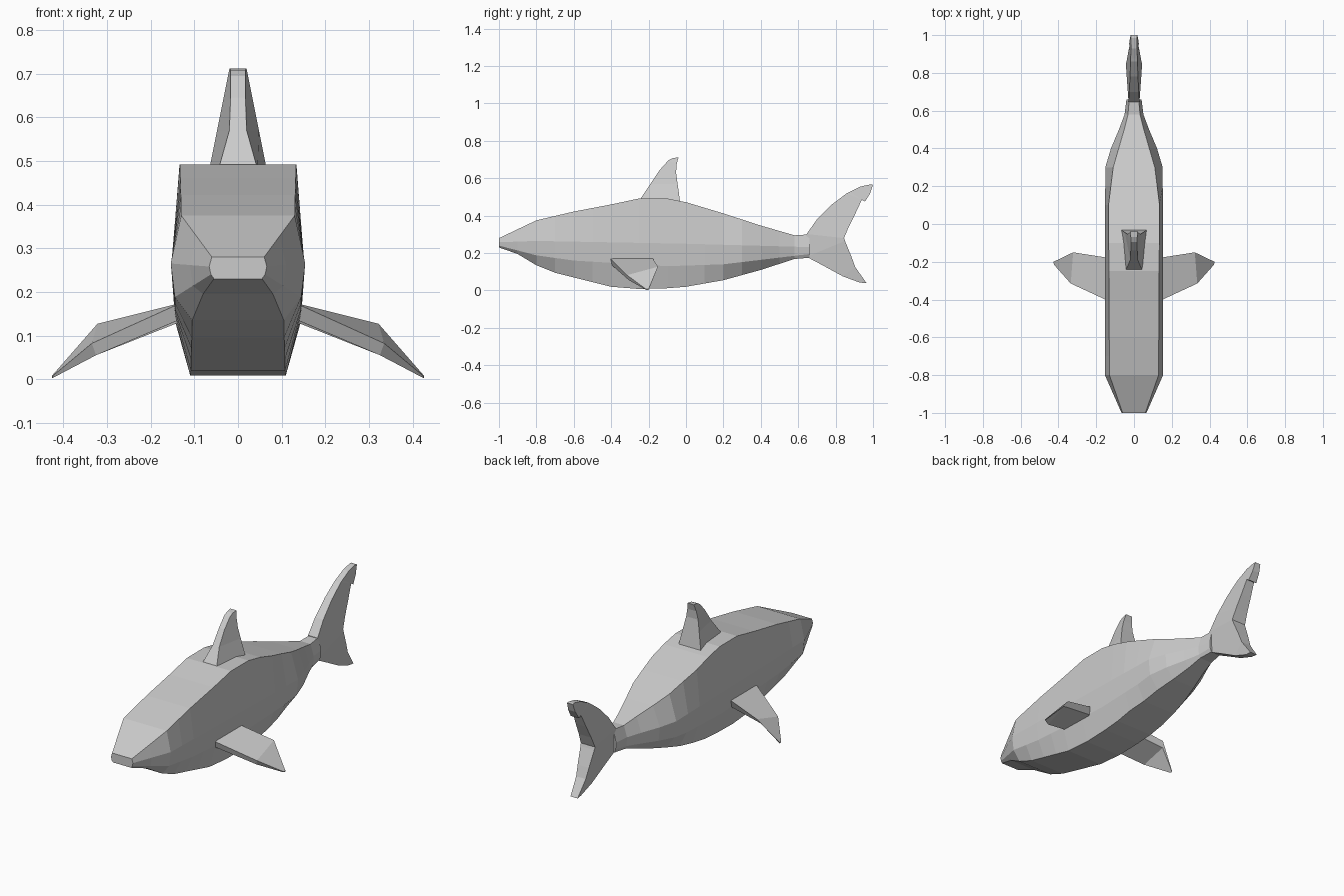
import bpy, bmesh

if "Cube" in bpy.data.objects:
    bpy.data.objects.remove(bpy.data.objects["Cube"])

grey = bpy.data.materials.new("shark_grey")
grey.diffuse_color = (0.6, 0.6, 0.6, 1)
grey.use_nodes = True
grey.node_tree.nodes["Principled BSDF"].inputs["Base Color"].default_value = grey.diffuse_color


def loft(name, rings):
    """Skin a list of equal-length closed rings and cap both ends."""
    bm = bmesh.new()
    loops = [[bm.verts.new(p) for p in ring] for ring in rings]
    n = len(loops[0])
    for a, b in zip(loops, loops[1:]):
        for i in range(n):
            j = (i + 1) % n
            bm.faces.new((a[i], a[j], b[j], b[i]))
    bm.faces.new(loops[0])
    bm.faces.new(loops[-1])
    bmesh.ops.recalc_face_normals(bm, faces=bm.faces)
    me = bpy.data.meshes.new(name)
    bm.to_mesh(me)
    bm.free()
    me.materials.append(grey)
    ob = bpy.data.objects.new(name, me)
    bpy.context.collection.objects.link(ob)


def along(curve, y):
    """Value of a broken line of (y, value) points."""
    for (y0, v0), (y1, v1) in zip(curve, curve[1:]):
        if y <= y1:
            return v0 + (v1 - v0) * (y - y0) / (y1 - y0)
    return curve[-1][1]


def blade(name, rows, width):
    """Upright fin from front and back edge points; width(z) gives both half widths."""
    rings = []
    for fy, fz, by, bz in rows:
        fw, bw = width(fz)[0], width(bz)[1]
        rings.append([(-fw, fy, fz), (fw, fy, fz), (bw, by, bz), (-bw, by, bz)])
    loft(name, rings)


# Body: outlines of the back, flank, lower flank and belly along the length
back_z = [(-1, .28), (-.8, .375), (-.6, .422), (-.4, .46), (-.25, .492), (-.1, .492),
          (0, .472), (.2, .412), (.4, .347), (.58, .295), (.66, .30)]
back_w = [(-1, .06), (-.8, .13), (.1, .135), (.3, .11), (.5, .052), (.58, .032), (.66, .025)]
flank_z = [(-1, .258), (-.8, .265), (0, .25), (.66, .232)]
flank_w = [(-1, .066), (-.8, .154), (.3, .152), (.4, .122), (.5, .08), (.58, .05), (.66, .04)]
low_z = [(-1, .24), (-.8, .188), (-.6, .16), (-.1, .13), (.2, .14), (.66, .195)]
belly_z = [(-1, .23), (-.9, .195), (-.8, .135), (-.7, .095), (-.4, .02), (-.2, .004),
           (0, .02), (.2, .055), (.4, .11), (.6, .175)]
belly_w = [(-1, .055), (-.8, .105), (.1, .112), (.3, .09), (.5, .048), (.66, .028)]

rings = []
for y in (-1, -.9, -.8, -.7, -.6, -.5, -.4, -.25, -.1, 0, .1, .2, .3, .4, .5, .58, .66):
    fw = along(flank_w, y)
    half = [(along(back_w, y), along(back_z, y)), (fw, along(flank_z, y)),
            (fw * .94, along(low_z, y)), (along(belly_w, y), along(belly_z, y))]
    rings.append([(w, y, z) for w, z in half] + [(-w, y, z) for w, z in reversed(half)])
loft("body", rings)

# Dorsal fin, wider along its rear edge
blade("dorsal_fin", [
    (-.25, .48, -.031, .47),
    (-.19, .57, -.045, .57),
    (-.14, .645, -.053, .63),
    (-.095, .695, -.05, .675),
    (-.07, .708, -.04, .712),
], lambda z: (max(.017, .045 - .28 * (z - .48)), .066 - .2 * (z - .48)))

# Crescent tail, from the upper tip to the lower tip, thickest at its middle
blade("tail_fin", [
    (.985, .567, 1.0, .565),
    (.93, .555, .985, .52),
    (.875, .527, .957, .475),
    (.86, .52, .94, .485),
    (.78, .46, .905, .41),
    (.70, .38, .87, .34),
    (.645, .302, .845, .28),
    (.645, .18, .85, .265),
    (.73, .135, .885, .18),
    (.84, .075, .905, .125),
    (.93, .042, .965, .04),
], lambda z: (.03 - .05 * abs(z - .28), .043 - .09 * abs(z - .28)))

# Pectoral fins: root, broad middle and pointed tip
fin = [
    [(.13, -.41, .175), (.13, -.18, .175), (.13, -.19, .132), (.13, -.40, .138)],
    [(.335, -.315, .082), (.322, -.15, .127), (.335, -.168, .10), (.325, -.305, .055)],
    [(.424, -.215, .008), (.426, -.20, .008), (.426, -.20, .003), (.424, -.213, .003)],
]
for side, name in ((1, "right_pectoral_fin"), (-1, "left_pectoral_fin")):
    loft(name, [[(side * x, y, z) for x, y, z in ring] for ring in fin])
